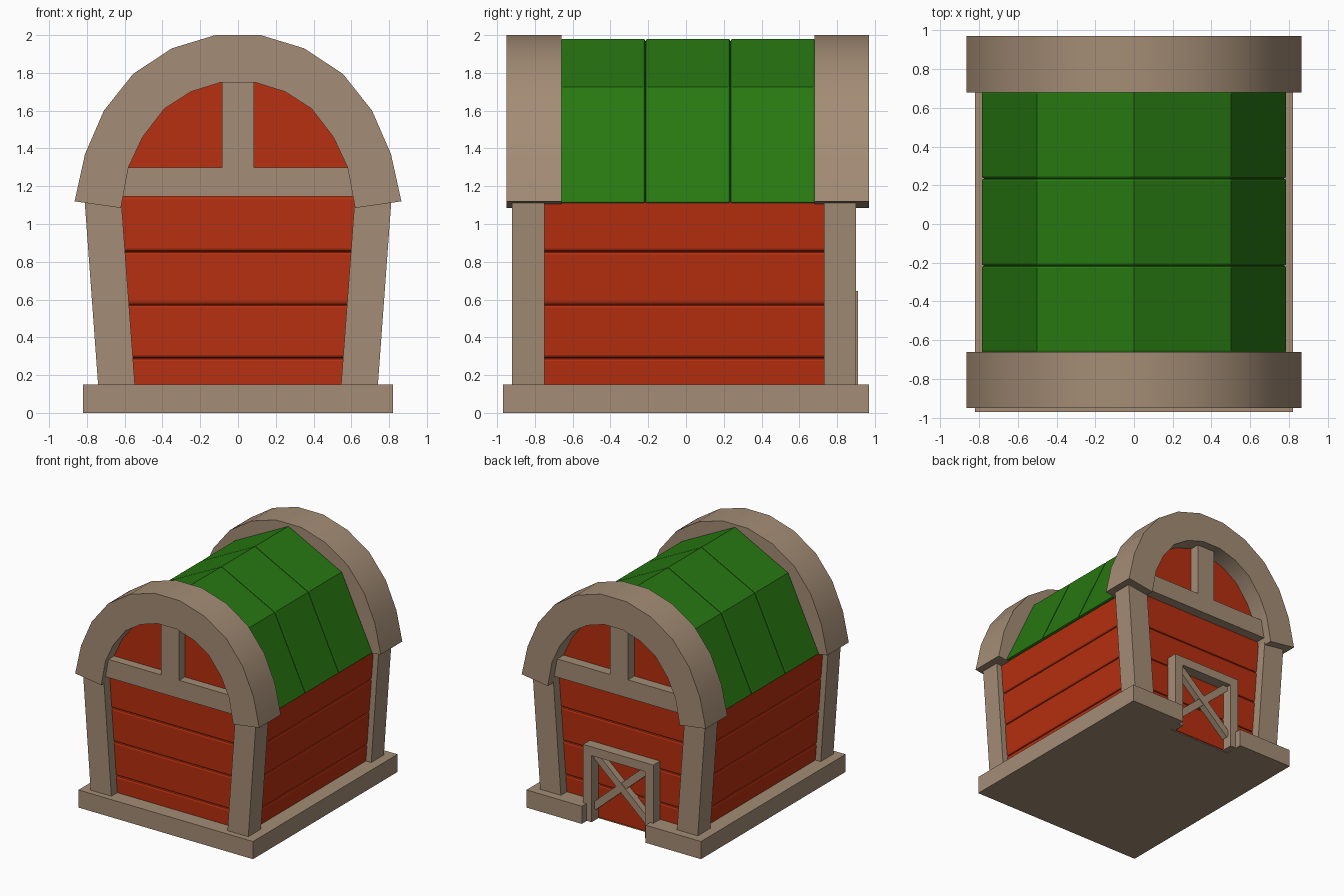
import bpy, bmesh, math
from mathutils import Vector

if "Cube" in bpy.data.objects:
    bpy.data.objects.remove(bpy.data.objects["Cube"])


def material(name, rgb):
    m = bpy.data.materials.new(name)
    m.diffuse_color = (*rgb, 1)
    m.use_nodes = True
    m.node_tree.nodes["Principled BSDF"].inputs["Base Color"].default_value = m.diffuse_color
    return m


WOOD = material("tan_wood", (0.37, 0.265, 0.18))
RED = material("barn_red", (0.47, 0.029, 0.005))
GREEN = material("roof_green", (0.021, 0.19, 0.006))


def prism(name, pts, a, b, axis, mat, bevel=0.0):
    """Extrude a 2D outline from a to b; axis 'y' reads (x, z), axis 'z' reads (x, y)."""
    place = (lambda p, t: (p[0], t, p[1])) if axis == 'y' else (lambda p, t: (p[0], p[1], t))
    bm = bmesh.new()
    face = bm.faces.new([bm.verts.new(place(p, a)) for p in pts])
    ext = bmesh.ops.extrude_face_region(bm, geom=[face])
    shift = Vector(place((0, 0), b - a))
    bmesh.ops.translate(bm, vec=shift, verts=[v for v in ext['geom'] if isinstance(v, bmesh.types.BMVert)])
    bmesh.ops.recalc_face_normals(bm, faces=bm.faces)
    me = bpy.data.meshes.new(name)
    bm.to_mesh(me)
    bm.free()
    me.materials.append(mat)
    ob = bpy.data.objects.new(name, me)
    bpy.context.collection.objects.link(ob)
    if bevel:
        mod = ob.modifiers.new("edge_bevel", 'BEVEL')
        mod.width = bevel
        mod.segments = 2
        mod.limit_method = 'ANGLE'
        mod.angle_limit = math.radians(70)
    return ob


def mirrored(half):
    """Complete a right half outline, listed top to bottom, with its left side."""
    return half + [(-x, z) for x, z in reversed(half)]


def rect(x0, x1, z0, z1):
    return [(x0, z0), (x1, z0), (x1, z1), (x0, z1)]


# Base slab with a doorway notch at the back
prism("base", [(-.82, -.97), (.82, -.97), (.82, .97), (.30, .97), (.30, .81),
               (-.30, .81), (-.30, .97), (-.82, .97)], 0, .15, 'z', WOOD)

# Flared plank walls, one bevelled course per plank
levels = [.005, .29, .573, .855, 1.145]


def wall_half(z):
    return .68 + .0737 * z


for i, (z0, z1) in enumerate(zip(levels, levels[1:])):
    prism(f"wall_plank_{i + 1}", mirrored([(wall_half(z1), z1), (wall_half(z0), z0)]),
          -.84, .82, 'y', RED, .016)

# Arch outlines
outer = [(.12, 2.0), (.35, 1.93), (.555, 1.795), (.71, 1.60), (.81, 1.37), (.865, 1.12)]
inner = [(.09, 1.75), (.25, 1.70), (.39, 1.61), (.505, 1.46), (.58, 1.30), (.62, 1.085)]
gable = [(i[0] * .75 + o[0] * .25, i[1] * .75 + o[1] * .25) for i, o in zip(inner, outer)]
prism("gable_wall", mirrored(gable), -.835, .815, 'y', RED)

# Both ends: arch, corner posts, crossbeam and upright
ends = {"front": ((-.95, -.66), (-.92, -.75), (-.91, -.80)),
        "back": ((.68, .97), (.73, .90), (.78, .90))}
for end, (arch_y, post_y, beam_y) in ends.items():
    left_outer = [(-x, z) for x, z in reversed(outer)]
    left_inner = [(-x, z) for x, z in inner]
    ring = left_outer + outer + inner[::-1] + left_inner
    arch = prism(f"{end}_arch", ring, *arch_y, 'y', WOOD)
    bpy.ops.object.select_all(action='DESELECT')
    arch.select_set(True)
    bpy.context.view_layer.objects.active = arch
    bpy.ops.object.shade_smooth_by_angle(angle=math.radians(30))
    for side, s in (("left", -1), ("right", 1)):
        prism(f"{end}_{side}_post", [(s * .545, .14), (s * .74, .14), (s * .816, 1.18), (s * .622, 1.18)],
              *post_y, 'y', WOOD)
    prism(f"{end}_crossbeam", mirrored([(.60, 1.30), (.635, 1.145)]), *beam_y, 'y', WOOD)
    prism(f"{end}_upright", rect(-.085, .085, 1.29, 1.78), *beam_y, 'y', WOOD)

# Roof in three bevelled panels
roof = [(0, 1.98), (.50, 1.725), (.79, 1.11), (-.79, 1.11), (-.50, 1.725)]
for i in range(3):
    y0 = -.665 + i * .45
    prism(f"roof_panel_{i + 1}", roof, y0, y0 + .45, 'y', GREEN, .012)

# Back door: frame and crossed braces
for side, s in (("left", -1), ("right", 1)):
    prism(f"door_{side}_jamb", [(s * .25, .005), (s * .33, .005), (s * .33, .57), (s * .25, .57)],
          .80, .91, 'y', WOOD)
    a, b = Vector((-s * .26, .12)), Vector((s * .26, .58))
    n = (b - a).orthogonal().normalized() * .03
    prism(f"door_{side}_brace", [a + n, b + n, b - n, a - n], .80, .872 + .003 * s, 'y', WOOD)
prism("door_lintel", rect(-.33, .33, .57, .645), .80, .91, 'y', WOOD)
